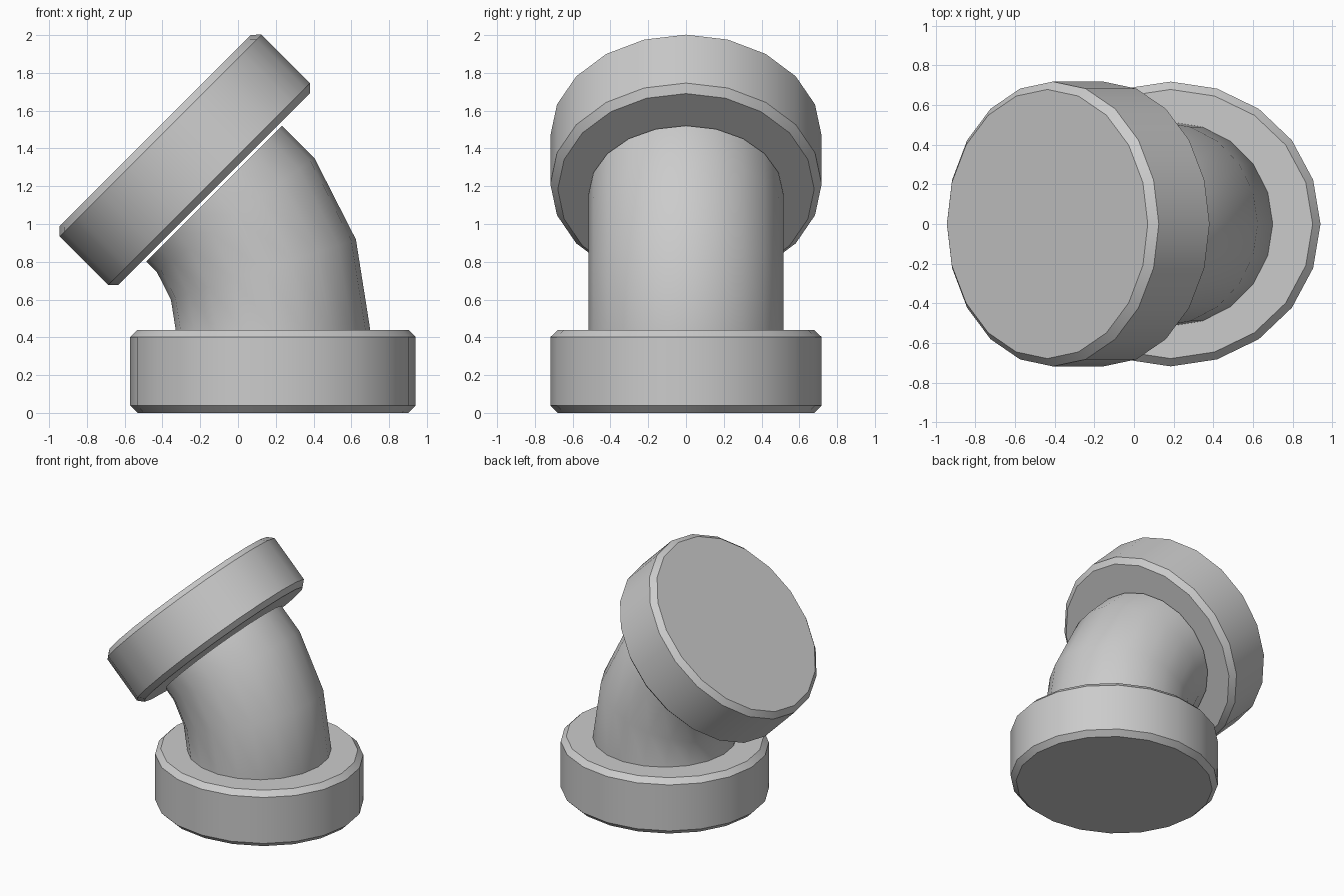
import bpy, bmesh, math
from mathutils import Matrix, Vector

cube = bpy.data.objects.get("Cube")
if cube:
    bpy.data.objects.remove(cube, do_unlink=True)

SIDES = 20
FLANGE_RADIUS, FLANGE_HEIGHT, BEVEL = 0.756, 0.44, 0.039
BEND_RADIUS, PIPE_RADIUS = 1.032, 0.515
BEND_CENTRE = Vector((-0.847, 0, FLANGE_HEIGHT))
BEND = math.radians(45)

grey = bpy.data.materials.new("light grey")
grey.use_nodes = True
grey.diffuse_color = (0.6, 0.6, 0.6, 1)
grey.node_tree.nodes["Principled BSDF"].inputs["Base Color"].default_value = (0.6, 0.6, 0.6, 1)


def finish(obj):
    """Colour the part and smooth its shallow edges."""
    obj.data.materials.append(grey)
    bpy.ops.object.select_all(action='DESELECT')
    obj.select_set(True)
    bpy.context.view_layer.objects.active = obj
    bpy.ops.object.shade_smooth_by_angle(angle=math.radians(30))


def flange(name, base, tilt):
    """Slightly oval disc with bevelled rims, standing on its base point."""
    bm = bmesh.new()
    bmesh.ops.create_cone(bm, cap_ends=True, segments=SIDES, radius1=FLANGE_RADIUS,
                          radius2=FLANGE_RADIUS, depth=FLANGE_HEIGHT)
    # Put a corner on the x axis, whatever the primitive's start angle
    first = bm.verts[:][0].co
    bmesh.ops.rotate(bm, verts=bm.verts,
                     matrix=Matrix.Rotation(-math.atan2(first.y, first.x), 3, 'Z'))
    bmesh.ops.translate(bm, verts=bm.verts, vec=(0, 0, FLANGE_HEIGHT / 2))
    bmesh.ops.scale(bm, verts=bm.verts, vec=(1, 0.95, 1))
    rims = [e for e in bm.edges if abs(e.verts[0].co.z - e.verts[1].co.z) < 0.001]
    bmesh.ops.bevel(bm, geom=rims, offset=BEVEL, segments=1, affect='EDGES')
    mesh = bpy.data.meshes.new(name)
    bm.to_mesh(mesh)
    bm.free()
    obj = bpy.data.objects.new(name, mesh)
    bpy.context.collection.objects.link(obj)
    obj.location = base
    obj.rotation_euler.y = -tilt
    finish(obj)


# Flanges at both ends of the bend
flange("bottom_flange", (0.185, 0, 0), 0)
flange("top_flange", (-0.126, 0, 1.184), BEND)

# Bent pipe: a slice of a torus
bpy.ops.mesh.primitive_torus_add(major_segments=SIDES, minor_segments=SIDES,
                                 major_radius=BEND_RADIUS, minor_radius=PIPE_RADIUS)
pipe = bpy.context.object
pipe.name = pipe.data.name = "bent_pipe"
pipe.data.transform(Matrix.Rotation(math.pi / 2, 4, 'X'))
bm = bmesh.new()
bm.from_mesh(pipe.data)
lower = (Vector((0, 0, -0.02)), Vector((0, 0, -1)))
upper = (Vector((0, 0, 0)), Vector((-math.sin(BEND), 0, math.cos(BEND))))
for point, normal in (lower, upper):
    bmesh.ops.bisect_plane(bm, geom=bm.verts[:] + bm.edges[:] + bm.faces[:], dist=0.0001,
                           plane_co=point, plane_no=normal, clear_outer=True)
bmesh.ops.holes_fill(bm, edges=[e for e in bm.edges if e.is_boundary], sides=0)
bmesh.ops.recalc_face_normals(bm, faces=bm.faces)
bm.to_mesh(pipe.data)
bm.free()
pipe.location = BEND_CENTRE
finish(pipe)
